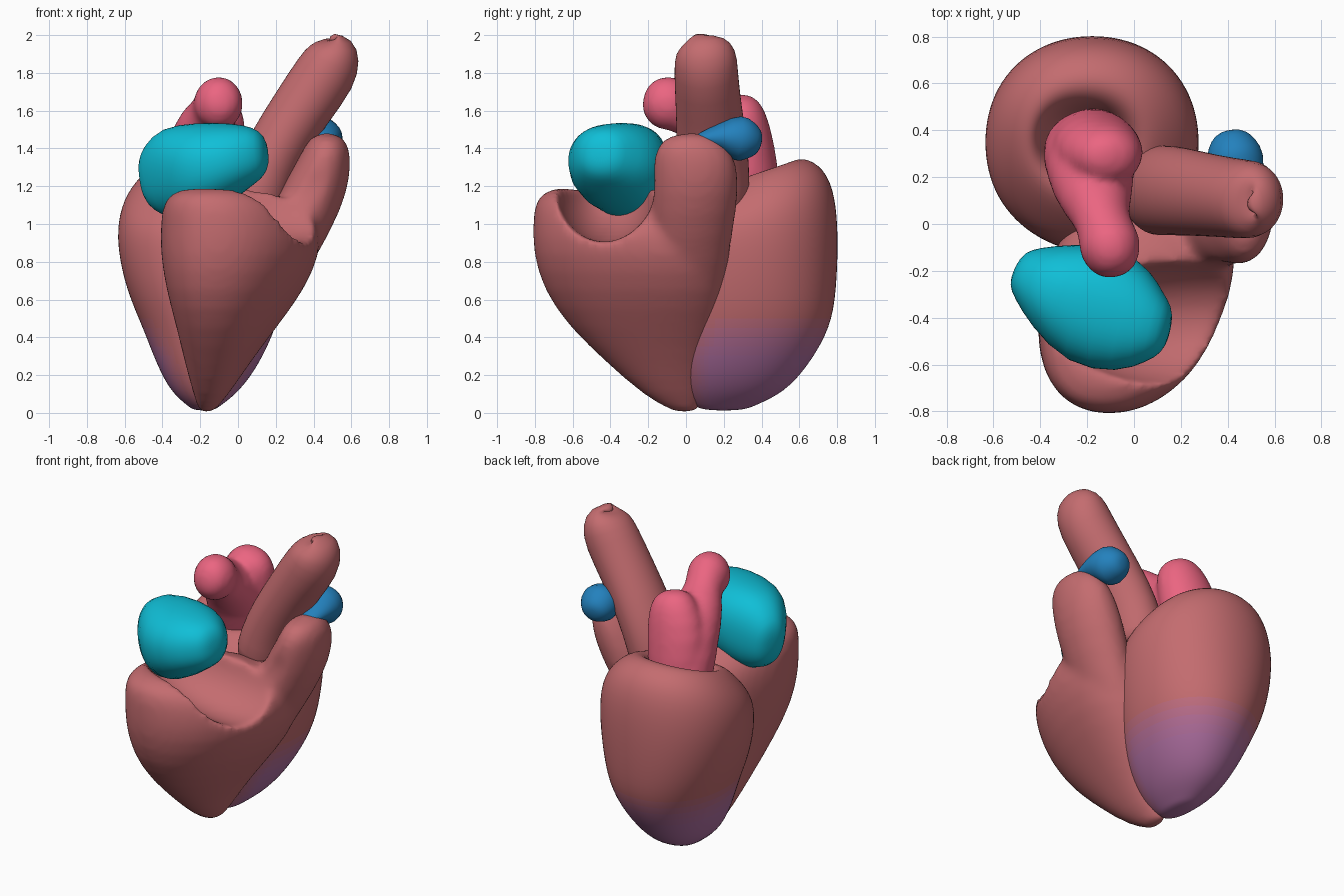
import bpy, bmesh, math
from mathutils import Vector

if "Cube" in bpy.data.objects:
    bpy.data.objects.remove(bpy.data.objects["Cube"])


def material(name, rgb):
    m = bpy.data.materials.new(name)
    m.diffuse_color = (*rgb, 1)
    m.use_nodes = True
    m.node_tree.nodes["Principled BSDF"].inputs["Base Color"].default_value = m.diffuse_color
    return m


def ring_points(c, t, ra, rb, power, n=24):
    # rounded ring across direction t (ra along x, rb along y when t is up)
    ref = Vector((1, 0, 0)) if abs(t.y) > 0.8 else Vector((0, 1, 0))
    u = ref.cross(t).normalized()
    v = t.cross(u).normalized()
    pts = []
    for i in range(n):
        x, y = math.cos(2 * math.pi * i / n), math.sin(2 * math.pi * i / n)
        s = (abs(x) ** power + abs(y) ** power) ** (-1 / power)
        pts.append(c + u * ra * x * s + v * rb * y * s)
    return pts


def loft(bm, rows, flat=False, dome=0.6, power=2):
    # skin through rows of (x, y, z, ra, rb) with domed ends
    pts = [Vector(r[:3]) for r in rows]
    last = len(rows) - 1
    rings = []
    for i, (c, row) in enumerate(zip(pts, rows)):
        t = Vector((0, 0, 1)) if flat else (pts[min(i + 1, last)] - pts[max(i - 1, 0)]).normalized()
        ra, rb = row[3], row[4]
        end = t * (min(ra, rb) * dome)
        if i == 0:
            rings.append(ring_points(c - end, t, ra * .25, rb * .25, power))
            rings.append(ring_points(c - end * .75, t, ra * .7, rb * .7, power))
        rings.append(ring_points(c, t, ra, rb, power))
        if i == last:
            rings.append(ring_points(c + end * .75, t, ra * .7, rb * .7, power))
            rings.append(ring_points(c + end, t, ra * .25, rb * .25, power))
    vs = [[bm.verts.new(p) for p in r] for r in rings]
    n = len(vs[0])
    for a, b in zip(vs, vs[1:]):
        for i in range(n):
            j = (i + 1) % n
            bm.faces.new((a[i], a[j], b[j], b[i]))
    bm.faces.new(vs[0][::-1])
    bm.faces.new(vs[-1])


def make(name, bm, mat):
    bmesh.ops.recalc_face_normals(bm, faces=bm.faces)
    me = bpy.data.meshes.new(name)
    bm.to_mesh(me)
    bm.free()
    ob = bpy.data.objects.new(name, me)
    bpy.context.collection.objects.link(ob)
    if mat:
        me.materials.append(mat)
    return ob


def modify(ob, kind, **settings):
    bpy.context.view_layer.objects.active = ob
    m = ob.modifiers.new(kind, kind)
    for k, v in settings.items():
        setattr(m, k, v)
    bpy.ops.object.modifier_apply(modifier=m.name)


def smooth(ob):
    for p in ob.data.polygons:
        p.use_smooth = True


def blob(name, mat, *lofts, dome=0.6, power=2, fuse=False):
    bm = bmesh.new()
    for rows in lofts:
        loft(bm, rows, dome=dome, power=power)
    ob = make(name, bm, mat)
    modify(ob, 'SUBSURF', levels=1)
    if fuse:
        modify(ob, 'REMESH', mode='VOXEL', voxel_size=0.018)
        modify(ob, 'SMOOTH', factor=0.5, iterations=10)
    smooth(ob)
    return ob


MUSCLE, SCAR = (0.55, 0.15, 0.16), (0.43, 0.16, 0.36)
muscle = material("muscle", MUSCLE)

# left ventricle: ovoid with a tilted rim and a hollow in the top
bm = bmesh.new()
loft(bm, [(-.18, .2, .04, .09, .17), (-.175, .245, .11, .18, .28), (-.16, .28, .25, .27, .37),
          (-.15, .325, .45, .355, .445), (-.17, .335, .65, .425, .465), (-.18, .35, .9, .465, .46),
          (-.18, .35, 1.1, .455, .445), (-.19, .35, 1.24, .39, .385), (-.2, .35, 1.34, .28, .27),
          (-.21, .35, 1.33, .21, .185), (-.22, .36, 1.22, .16, .13), (-.22, .36, 1.02, .11, .09)],
     flat=True, dome=0.3, power=2.15)
for v in bm.verts:
    w = min(1, max(0, (v.co.z - .8) / .45))
    v.co.z += .34 * (v.co.y - .56) * w
left_ventricle = make("left_ventricle", bm, muscle)
modify(left_ventricle, 'SUBSURF', levels=2)
# purple scar fading into the muscle colour near the tip
STEPS = 8
for k in range(1, STEPS + 1):
    f = k / STEPS
    left_ventricle.data.materials.append(
        material(f"scar_{k}", [a + (b - a) * f for a, b in zip(MUSCLE, SCAR)]))
for p in left_ventricle.data.polygons:
    f = min(1, max(0, (.55 - p.center.z) / .27)) * min(1, max(0, (p.center.y + .05) / .2))
    p.material_index = round(f * f * (3 - 2 * f) * STEPS)
smooth(left_ventricle)

# right ventricle: skewed pouch plus outflow, hollowed by a trough
bm = bmesh.new()
loft(bm, [(-.17, .0, .005, .04, .07), (-.15, -.07, .09, .09, .155), (-.125, -.14, .25, .165, .265),
          (-.07, -.22, .45, .255, .4), (-.015, -.265, .65, .35, .495), (.015, -.275, .85, .41, .54),
          (.015, -.285, 1.0, .405, .53), (-.01, -.39, 1.12, .35, .415), (-.03, -.43, 1.175, .26, .32)],
     flat=True, dome=0.1, power=2.15)
for v in bm.verts:
    v.co.x += .22 * (v.co.y + .27) * min(1, v.co.z / .6)
loft(bm, [(.18, 0, .65, .13, .2), (.31, .03, .95, .18, .22), (.4, .05, 1.17, .185, .235),
          (.455, .05, 1.33, .145, .225), (.47, .03, 1.41, .12, .19)], flat=True, dome=0.6)
right_ventricle = make("right_ventricle", bm, muscle)
modify(right_ventricle, 'SUBSURF', levels=1)
modify(right_ventricle, 'REMESH', mode='VOXEL', voxel_size=0.02)
bm = bmesh.new()
bmesh.ops.create_uvsphere(bm, u_segments=40, v_segments=24, radius=1)
for v in bm.verts:
    v.co = Vector((.27 + .62 * v.co.x, -.43 + .275 * v.co.y, 1.23 + .325 * v.co.z))
cutter = make("trough_cutter", bm, None)
cutter.hide_render = True
modify(right_ventricle, 'BOOLEAN', operation='DIFFERENCE', object=cutter)
bpy.data.objects.remove(cutter)
modify(right_ventricle, 'REMESH', mode='VOXEL', voxel_size=0.02)
modify(right_ventricle, 'SMOOTH', factor=0.5, iterations=12)
smooth(right_ventricle)

# aorta: leaning tube with a small dimple at the tip
aorta = blob("aorta", muscle, [
    (.09, .14, 1.08, .165, .19), (.12, .145, 1.22, .165, .195), (.2, .14, 1.4, .16, .19),
    (.34, .12, 1.62, .16, .175), (.475, .105, 1.81, .17, .17), (.515, .105, 1.91, .14, .165),
    (.525, .095, 1.975, .09, .11), (.515, .085, 2.0, .035, .04), (.51, .085, 1.96, .03, .035)],
    dome=0.0)

# left atrium: two lobes rising from the hollow
left_atrium = blob("left_atrium", material("pink", (.83, .13, .22)),
    [(-.2, .33, 1.15, .2, .18), (-.19, .25, 1.4, .19, .18), (-.16, .09, 1.54, .17, .155),
     (-.11, -.06, 1.63, .15, .14), (-.095, -.13, 1.65, .145, .13)],
    [(-.18, .34, 1.15, .19, .17), (-.16, .32, 1.42, .2, .15), (-.11, .29, 1.58, .16, .135)],
    dome=0.75, fuse=True)

# right atrium
right_atrium = blob("right_atrium", material("cyan", (.005, .52, .68)), [
    (-.455, -.21, 1.245, .18, .12), (-.35, -.26, 1.26, .26, .195), (-.17, -.35, 1.3, .245, .28),
    (0, -.42, 1.36, .18, .23), (.09, -.44, 1.37, .145, .15)], dome=.45, power=2.3)

# pulmonary artery stub
pulmonary_artery = blob("pulmonary_artery", material("blue", (.017, .22, .51)), [
    (.47, .06, 1.445, .03, .05), (.455, .18, 1.465, .07, .1), (.43, .28, 1.455, .135, .13),
    (.42, .34, 1.44, .1, .105)])
